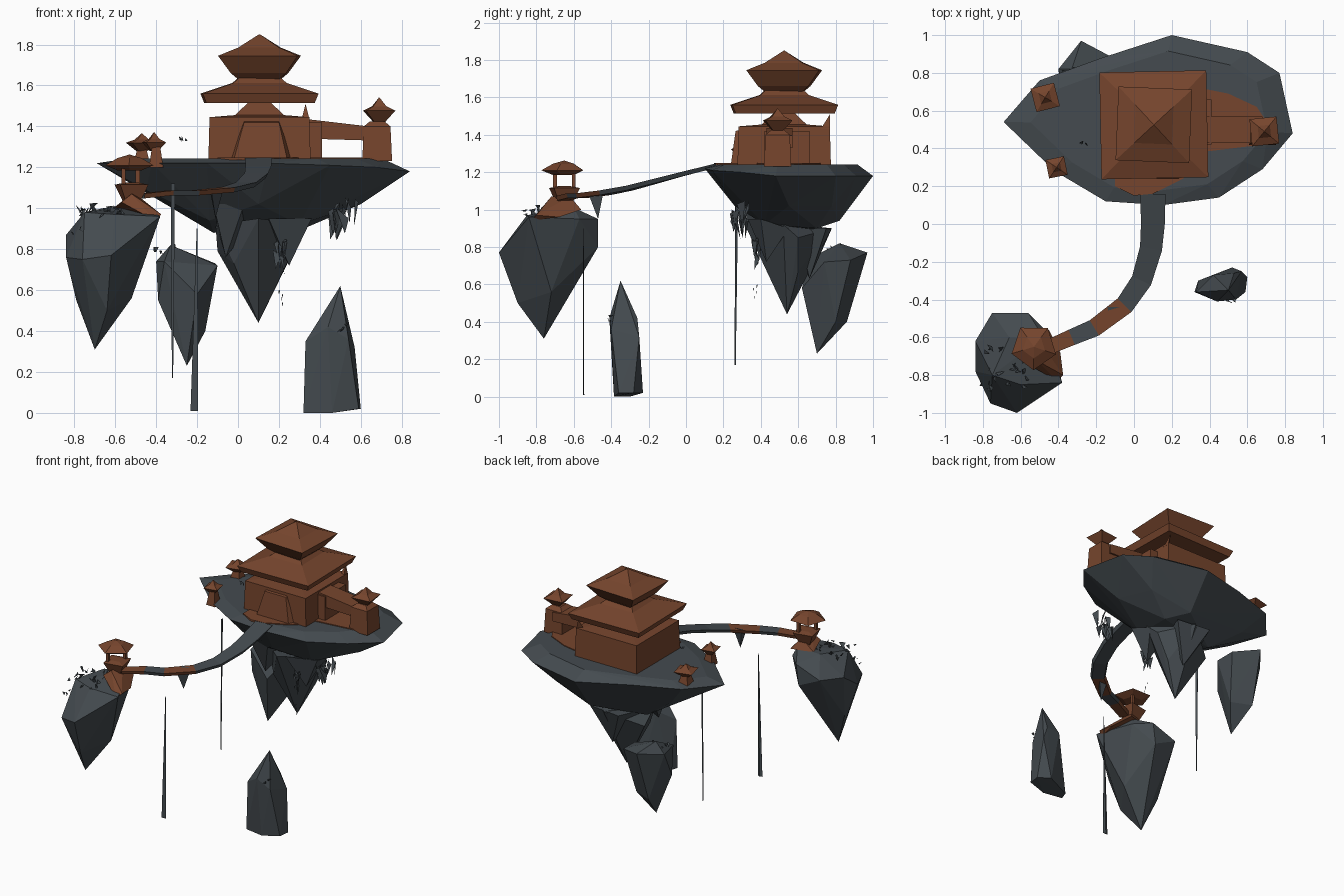
import bpy, bmesh, math, random
from mathutils import Vector

random.seed(4)


def material(name, col):
    m = bpy.data.materials.new(name)
    m.diffuse_color = (*col, 1)
    return m


ROCK = material("slate grey", (0.058, 0.070, 0.079))
WOOD = material("rust brown", (0.180, 0.059, 0.026))


def finish(name, bm, *mats):
    bmesh.ops.recalc_face_normals(bm, faces=bm.faces[:])
    me = bpy.data.meshes.new(name)
    bm.to_mesh(me)
    bm.free()
    for m in mats:
        me.materials.append(m)
    ob = bpy.data.objects.new(name, me)
    bpy.context.collection.objects.link(ob)
    return ob


def add_hull(bm, pts):
    vs = [bm.verts.new(p) for p in pts]
    r = bmesh.ops.convex_hull(bm, input=vs)
    junk = {g for g in r["geom_interior"] + r["geom_unused"] if isinstance(g, bmesh.types.BMVert)}
    bmesh.ops.delete(bm, geom=list(junk), context="VERTS")


def hull(name, mat, *groups):
    """One faceted object made from one or more convex lumps."""
    bm = bmesh.new()
    for pts in groups:
        add_hull(bm, pts)
    return finish(name, bm, mat)


def loft(name, mat, cx, cy, levels, n=4, turn=0.0):
    """Stack of n-sided rings; each level is (half width, z)."""
    bm = bmesh.new()
    rings = []
    for h, z in levels:
        r = max(h, 0.002) / math.cos(math.pi / n)
        rings.append([bm.verts.new((cx + r * math.cos(a), cy + r * math.sin(a), z))
                      for a in (turn + math.pi / n + 2 * math.pi * i / n for i in range(n))])
    for a, b in zip(rings, rings[1:]):
        for i in range(n):
            j = (i + 1) % n
            bm.faces.new((a[i], a[j], b[j], b[i]))
    bm.faces.new(rings[0])
    bm.faces.new(rings[-1])
    return finish(name, bm, mat)


def box(x0, x1, y0, y1, z0, z1):
    return [(x, y, z) for x in (x0, x1) for y in (y0, y1) for z in (z0, z1)]


# main island: rim, flat top and faceted underside
rim = [(-.69, .54, 1.22), (-.5, .76, 1.22), (-.17, .88, 1.21), (.2, 1.0, 1.18), (.6, .91, 1.18),
       (.77, .8, 1.18), (.84, .48, 1.18), (.68, .29, 1.2), (.45, .14, 1.21), (.15, .1, 1.22),
       (-.15, .12, 1.22), (-.42, .28, 1.22)]
mid = Vector((.1, .53, 0))
top = [(mid.x + (x - mid.x) * .82, mid.y + (y - mid.y) * .82, 1.242) for x, y, z in rim]
under = [(-.45, .45, 1.09), (-.36, .68, 1.06), (-.14, .4, .94), (-.12, .62, .88), (.3, .42, .92),
         (.32, .7, .9), (.6, .55, 1.02), (.2, .82, .94), (.1, .26, 1.02), (.5, .78, 1.02)]
hull("main_island", ROCK, rim + top + under)
hull("main_island_spikes", ROCK,
     [(-.11, .5, .92), (-.1, .62, .79), (.33, .52, .92), (.3, .6, .85), (.1, .3, .95), (.12, .78, .9),
      (-.02, .44, .73), (-.02, .6, .69), (.21, .6, .67), (.1, .54, .44)],
     [(.15, .33, .95), (.36, .4, .95), (.32, .55, .9), (.15, .5, .9), (.25, .43, .72)],
     [(-.1, .55, .9), (.2, .6, .9), (.25, .75, .9), (0, .78, .9), (.13, .66, .63)],
     [(-.12, .3, 1.02), (.03, .3, 1.02), (-.1, .5, .9), (.05, .5, .9), (-.06, .4, .76)])

# front left island
hull("small_island", ROCK,
     [(-.84, -.78, .76), (-.84, -.62, .87), (-.75, -.47, .88), (-.58, -.47, .8), (-.56, -.47, .95),
      (-.46, -.57, .95), (-.38, -.84, .96), (-.53, -.9, .8), (-.62, -1, .77), (-.76, -.95, .75),
      (-.75, -.8, .98), (-.6, -.85, .97), (-.66, -.6, 1.0), (-.48, -.6, 1.01), (-.7, -.76, .31),
      (-.52, -.72, .56), (-.64, -.9, .5), (-.79, -.7, .55)])
# back floating rock
hull("back_rock", ROCK,
     [(-.4, .82, .74), (-.33, .82, .82), (-.28, .97, .77), (-.11, .88, .73), (-.1, .74, .72),
      (-.2, .62, .58), (-.36, .66, .74), (-.39, .72, .55), (-.25, .7, .23), (-.16, .8, .4),
      (-.3, .86, .4)])
# standing rock
hull("standing_rock", ROCK,
     [(.32, -.36, 0), (.34, -.3, 0), (.46, -.385, 0), (.59, -.36, .02), (.6, -.28, .02), (.52, -.23, .02),
      (.33, -.36, .35), (.42, -.27, .42), (.44, -.41, .42), (.54, -.4, .36), (.57, -.25, .32),
      (.5, -.35, .62), (.53, -.26, .42)])

# walkway ribbon between the islands, two stretches planked
path = [(.1, .16, 1.235), (.1, 0, 1.195), (.09, -.13, 1.16), (.04, -.3, 1.115), (-.05, -.43, 1.09),
        (-.21, -.55, 1.075), (-.33, -.6, 1.075), (-.47, -.66, 1.06)]
bm = bmesh.new()
rings = []
for i, p in enumerate(path):
    d = Vector(path[min(i + 1, len(path) - 1)]) - Vector(path[max(i - 1, 0)])
    s = Vector((-d.y, d.x, 0)).normalized() * (.067 - .004 * i)
    c, dz = Vector(p), Vector((0, 0, .012))
    rings.append([bm.verts.new(v) for v in (c + s + dz, c - s + dz, c - s * .8 - dz, c + s * .8 - dz)])
for i, (a, b) in enumerate(zip(rings, rings[1:])):
    for k in range(4):
        f = bm.faces.new((a[k], a[(k + 1) % 4], b[(k + 1) % 4], b[k]))
        f.material_index = int(i in (4, 6))
bm.faces.new(rings[0])
bm.faces.new(rings[-1])
finish("walkway", bm, ROCK, WOOD)

# hanging thorn, thin blade and thin rod
hull("walkway_thorn", ROCK, [(-.13, -.52, 1.08), (-.07, -.44, 1.1), (-.14, -.44, 1.1), (-.11, -.47, .95)])
hull("thin_blade", ROCK, [(-.232, -.55, .01), (-.195, -.55, .01), (-.213, -.544, .01),
                          (-.202, -.55, .9), (-.198, -.55, .9), (-.2, -.547, .9)])
hull("thin_rod", ROCK, [(-.328, .27, 1.12), (-.308, .262, 1.12), (-.318, .28, 1.12),
                        (-.323, .262, .17), (-.317, .26, .17), (-.32, .266, .17)])

# pagoda: hall, wide roof, upper storey and top roof
PX, PY = .105, .525
loft("hall", WOOD, PX, PY, [(.25, 1.23), (.244, 1.445), (.12, 1.455), (.03, 1.54)])
loft("wide_roof", WOOD, PX, PY, [(.265, 1.515), (.283, 1.56), (.13, 1.612), (.1, 1.64)], turn=.02)
loft("top_roof", WOOD, PX, PY, [(.1, 1.63), (.135, 1.66), (.195, 1.745), (.1, 1.785), (0, 1.85)], turn=-.04)
hull("entrance", WOOD, [(-.02, .24, 1.24), (.24, .24, 1.24), (.27, .3, 1.24), (-.04, .3, 1.24),
                        (.03, .265, 1.42), (.2, .265, 1.42), (.03, .3, 1.43), (.2, .3, 1.43)])
hull("roof_spike", WOOD, [(.31, .73, 1.43), (.35, .72, 1.43), (.35, .77, 1.43), (.33, .77, 1.51)])

# side wing with gallery and corner tower
hull("wing_gallery", WOOD, [(x, y, z) for y in (.43, .57)
                            for x, z in ((.34, 1.34), (.34, 1.435), (.68, 1.33), (.68, 1.395))],
     box(.34, .41, .42, .66, 1.23, 1.42))
loft("wing_tower", WOOD, .68, .49, [(.073, 1.23), (.065, 1.4), (.035, 1.425)])

# paved ground patches
plate = lambda pts: [(x, y, z) for x, y in pts for z in (1.236, 1.248)]
hull("paving", WOOD,
     plate([(.35, .38), (.35, .72), (.5, .69), (.65, .62), (.73, .5), (.68, .42)]),
     plate([(-.1, .28), (-.1, .2), (0, .15), (.1, .16), (.26, .24), (.3, .28)]))


# little umbrella roofs on posts
def small_roof(name, x, y, r, z, rise, turn=0.0):
    loft(name, WOOD, x, y, [(r * .35, z), (r, z + rise * .47), (r * .45, z + rise * .65), (0, z + rise)], 4, turn)


small_roof("wing_tower_roof", .69, .49, .072, 1.42, .12, .1)
small_roof("lantern_roof_back", -.47, .67, .064, 1.28, .085, .25)
small_roof("lantern_roof_front", -.41, .3, .05, 1.28, .09, .2)
loft("lantern_post_back", WOOD, -.47, .67, [(.04, 1.22), (.022, 1.29)])
loft("lantern_post_front", WOOD, -.4, .29, [(.035, 1.2), (.02, 1.3)])

# gatehouse on the small island
hull("gatehouse_base", WOOD,
     [(-.405, -.83, .94), (-.375, -.8, .97), (-.39, -.68, .96), (-.57, -.74, 1.03), (-.61, -.6, 1.0),
      (-.45, -.56, 1.0), (-.5, -.62, 1.07), (-.52, -.72, 1.07)])
loft("gatehouse_storey", WOOD, -.52, -.65, [(.035, 1.03), (.07, 1.115), (.03, 1.125)], turn=.2)
hull("gatehouse_posts", WOOD, box(-.57, -.55, -.71, -.69, 1.1, 1.21), box(-.5, -.48, -.61, -.59, 1.1, 1.21))
loft("gatehouse_roof", WOOD, -.53, -.65, [(.05, 1.185), (.1, 1.21), (.05, 1.245), (0, 1.262)], 5, .3)


# ragged plants: scattered thin shards
def shards(name, n, lo, hi, size, drop):
    groups = []
    for _ in range(n):
        c = Vector([random.uniform(a, b) for a, b in zip(lo, hi)])
        j = lambda: Vector([random.uniform(-size, size) for _ in range(3)])
        groups.append([c + j(), c + j(), c + j(), c + Vector((0, 0, -drop)) + j() * .4])
    hull(name, ROCK, *groups)


shards("hanging_roots_right", 12, (.46, .26, .95), (.57, .31, 1.04), .035, .1)
shards("hanging_roots_middle", 8, (.19, .36, .72), (.23, .4, .85), .022, .08)
shards("root_drips", 4, (.2, .36, .5), (.22, .38, .6), .005, .02)
shards("small_island_scrub", 28, (-.78, -.86, .97), (-.56, -.65, 1.0), .026, .01)
shards("small_island_edge_scrub", 3, (-.82, -.9, .88), (-.76, -.84, .93), .02, .01)
shards("back_rock_scrub", 5, (-.4, .74, .74), (-.3, .84, .82), .02, .01)
shards("standing_rock_scrub", 3, (.49, -.41, .4), (.53, -.39, .43), .018, .01)
shards("floating_leaf", 4, (-.28, .42, 1.33), (-.24, .44, 1.35), .015, .005)
